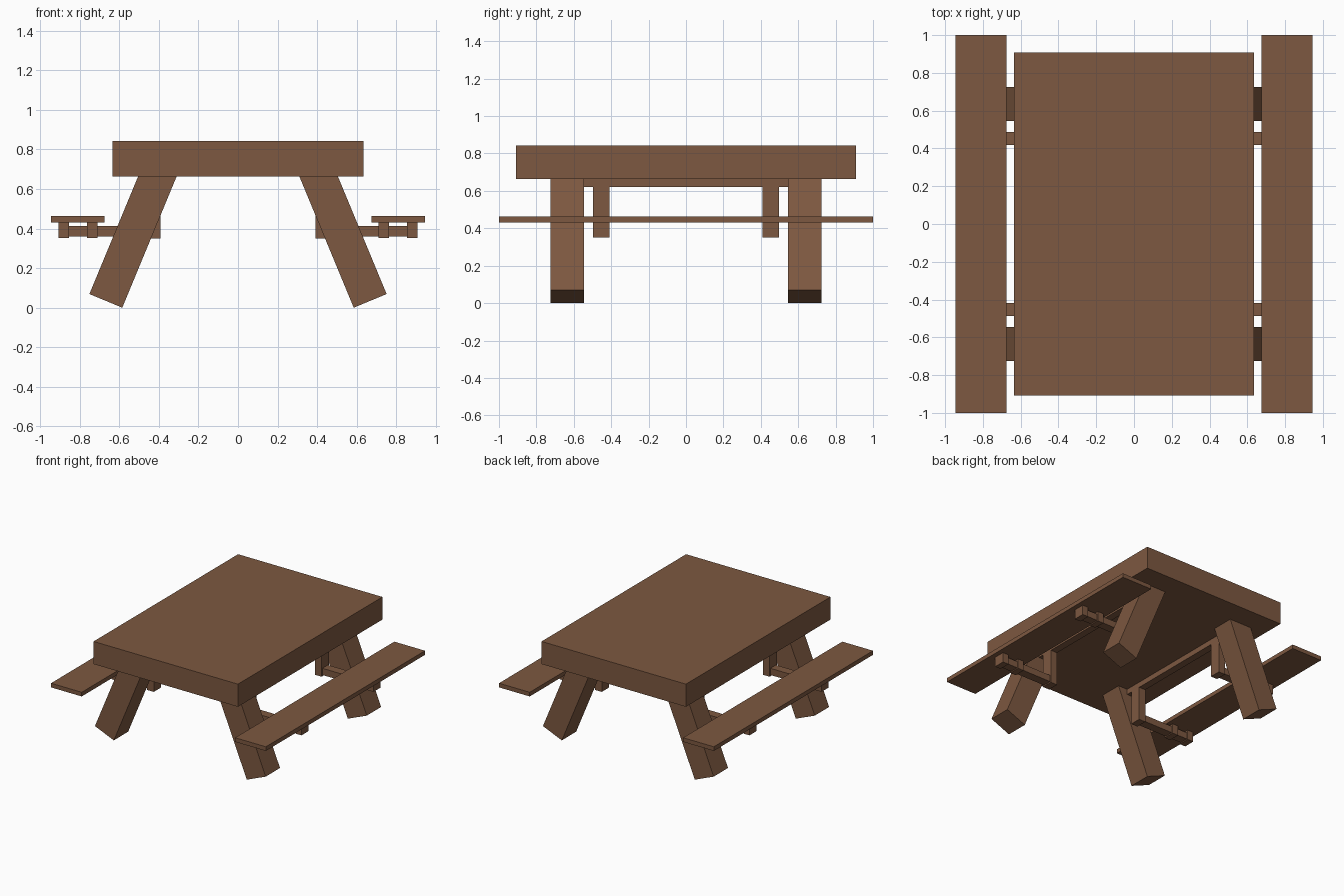
import bpy
import math
from mathutils import Matrix, Vector

if "Cube" in bpy.data.objects:
    bpy.data.objects.remove(bpy.data.objects["Cube"], do_unlink=True)

# One brown wood for every part
BROWN = (0.205, 0.098, 0.052, 1.0)
wood = bpy.data.materials.new("brown wood")
wood.use_nodes = True
wood.diffuse_color = BROWN
bsdf = wood.node_tree.nodes["Principled BSDF"]
bsdf.inputs["Base Color"].default_value = BROWN
bsdf.inputs["Roughness"].default_value = 0.8


def board(name, low, high, tilt=0.0, pivot=(0, 0, 0)):
    """Box between two corners, turned about a pivot around the y axis."""
    low, high = Vector(low), Vector(high)
    bpy.ops.mesh.primitive_cube_add(size=1)
    ob = bpy.context.object
    ob.name = name
    place = Matrix.Translation((low + high) / 2) @ Matrix.Diagonal((*(high - low), 1))
    turn = Matrix.Translation(pivot) @ Matrix.Rotation(tilt, 4, 'Y')
    ob.data.transform(turn @ place)
    ob.data.materials.append(wood)
    return ob


def mirrored_board(name, low, high, sx, sy=1):
    """Box given for the +x +y quarter, placed in the chosen quarter."""
    xs = sorted((low[0] * sx, high[0] * sx))
    ys = sorted((low[1] * sy, high[1] * sy))
    return board(name, (xs[0], ys[0], low[2]), (xs[1], ys[1], high[2]))


# Table top
board("table_top", (-0.635, -0.908, 0.663), (0.635, 0.908, 0.843))

TILT = math.radians(22.5)
for sx, side in ((1, "left"), (-1, "right")):
    # Bench seat and the rail under the table top
    mirrored_board(f"{side}_seat", (0.675, -1, 0.43), (0.945, 1, 0.463), sx)
    mirrored_board(f"{side}_rail", (0.392, -0.56, 0.62), (0.45, 0.56, 0.67), sx)

    for sy, end in ((-1, "front"), (1, "back")):
        tag = f"{end}_{side}"
        # Splayed leg, turned about its lowest edge and sunk into the top
        xs = sorted((0, 0.18 * sx))
        ys = sorted((0.545 * sy, 0.725 * sy))
        board(f"{tag}_leg", (xs[0], ys[0], 0), (xs[1], ys[1], 0.75),
              -TILT * sx, (0.585 * sx, 0, 0))

        # Hanging post, seat arm and the two blocks that carry the seat
        mirrored_board(f"{tag}_post", (0.392, 0.408, 0.35), (0.45, 0.498, 0.625), sx, sy)
        mirrored_board(f"{tag}_arm", (0.44, 0.418, 0.36), (0.895, 0.488, 0.413), sx, sy)
        for part, x in (("inner", 0.737), ("outer", 0.881)):
            mirrored_board(f"{tag}_{part}_block", (x - 0.026, 0.408, 0.352),
                           (x + 0.026, 0.498, 0.432), sx, sy)
